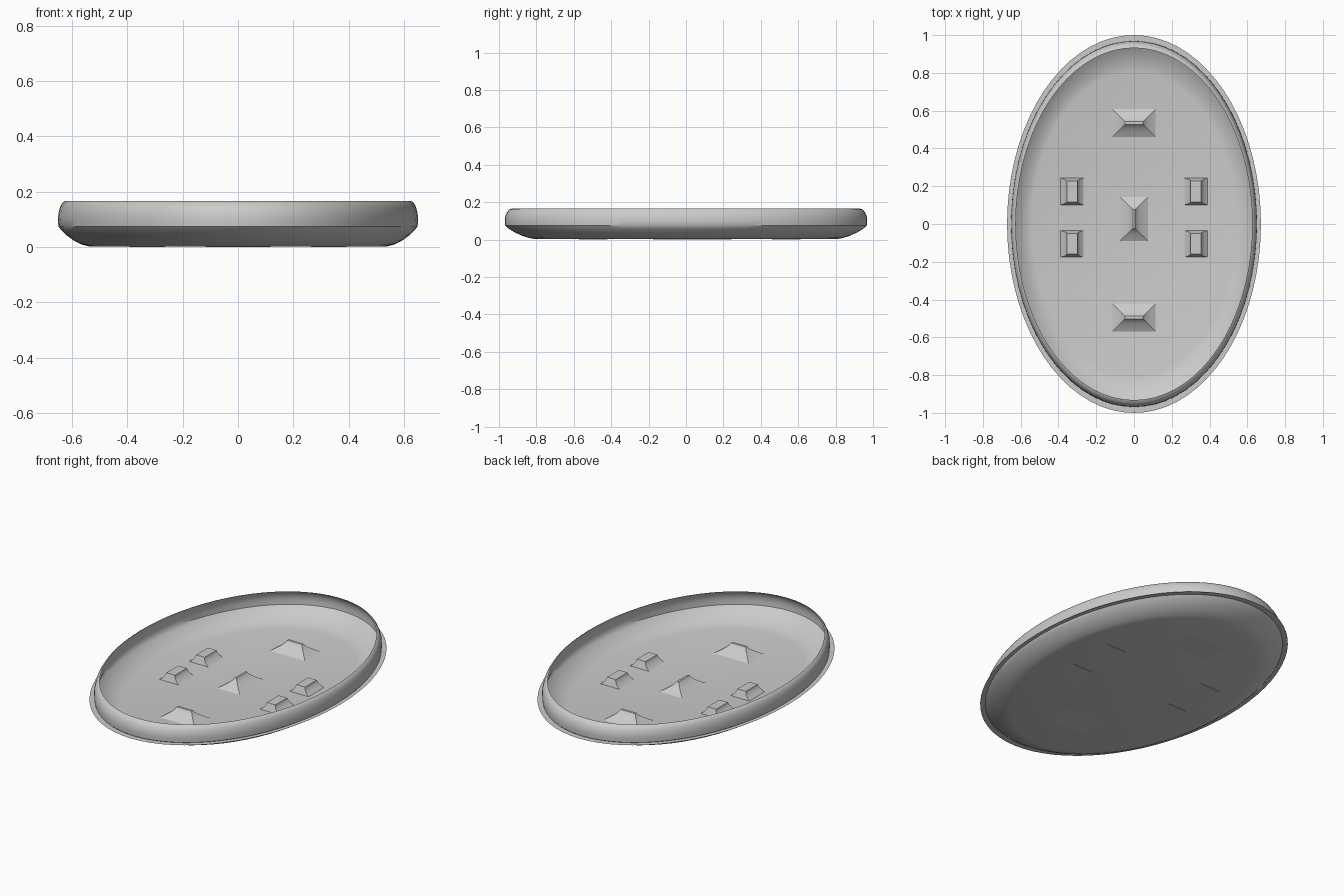
import bpy, math

if "Cube" in bpy.data.objects:
    bpy.data.objects.remove(bpy.data.objects["Cube"])

ASPECT = 0.672
SIDES = 72


def make_object(name, verts, faces, angle=35):
    mesh = bpy.data.meshes.new(name)
    mesh.from_pydata(verts, [], faces)
    mesh.update()
    obj = bpy.data.objects.new(name, mesh)
    bpy.context.collection.objects.link(obj)
    bpy.ops.object.select_all(action='DESELECT')
    obj.select_set(True)
    bpy.context.view_layer.objects.active = obj
    bpy.ops.object.shade_smooth_by_angle(angle=math.radians(angle))
    return obj


def loft(name, rings, cap_start=False, cap_end=False, angle=35):
    """Skin a list of equal-length vertex rings."""
    n = len(rings[0])
    verts = [v for ring in rings for v in ring]
    faces = []
    for r in range(len(rings) - 1):
        a, b = r * n, (r + 1) * n
        faces += [(a + i, a + (i + 1) % n, b + (i + 1) % n, b + i) for i in range(n)]
    if cap_start:
        faces.append(tuple(reversed(range(n))))
    if cap_end:
        faces.append(tuple(range(len(verts) - n, len(verts))))
    return make_object(name, verts, faces, angle)


def oval(radius, z):
    return [(ASPECT * radius * math.cos(2 * math.pi * i / SIDES),
             radius * math.sin(2 * math.pi * i / SIDES), z) for i in range(SIDES)]


# Thin oval dish: flat floor, curved flare, upright wall, inward-turned rim
profile = [(0.805, 0.003), (0.84, 0.009), (0.88, 0.022), (0.92, 0.041), (0.95, 0.06),
           (0.967, 0.075), (0.969, 0.10), (0.967, 0.122), (0.958, 0.145),
           (0.946, 0.16), (0.932, 0.166)]
loft("dish_body", [oval(r, z) for r, z in profile], cap_start=True)

# Flat paper-thin flange around the outside
loft("outer_flange", [oval(0.966, 0.073), oval(1.0, 0.073)])


def raised_pad(name, cx, cy, base, top, height, flare, steps=5):
    """Hipped ridge with concave sides; flare is the curve power for x and y."""
    rings = []
    for s in range(steps + 1):
        t = s / steps
        hx, hy = [top[k] + (base[k] - top[k]) * (1 - t) ** flare[k] for k in (0, 1)]
        rings.append([(cx + sx * hx, cy + sy * hy, height * t)
                      for sx, sy in ((-1, -1), (1, -1), (1, 1), (-1, 1))])
    return loft(name, rings, cap_start=True, cap_end=True)


# Large ridges along the centre line
raised_pad("back_ridge", 0, 0.535, (0.12, 0.08), (0.048, 0.007), 0.057, (1.5, 1.5))
raised_pad("front_ridge", 0, -0.495, (0.12, 0.08), (0.048, 0.007), 0.057, (1.5, 1.5))
raised_pad("centre_ridge", 0, 0.027, (0.08, 0.122), (0.006, 0.05), 0.057, (1.5, 1.5))

# Small side ridges, two on each side
for side, sx in (("left", -1), ("right", 1)):
    for row, y in (("back", 0.172), ("front", -0.105)):
        raised_pad(f"{side}_{row}_small_ridge", sx * 0.328, y,
                   (0.066, 0.072), (0.028, 0.055), 0.045, (1.8, 1.0))
